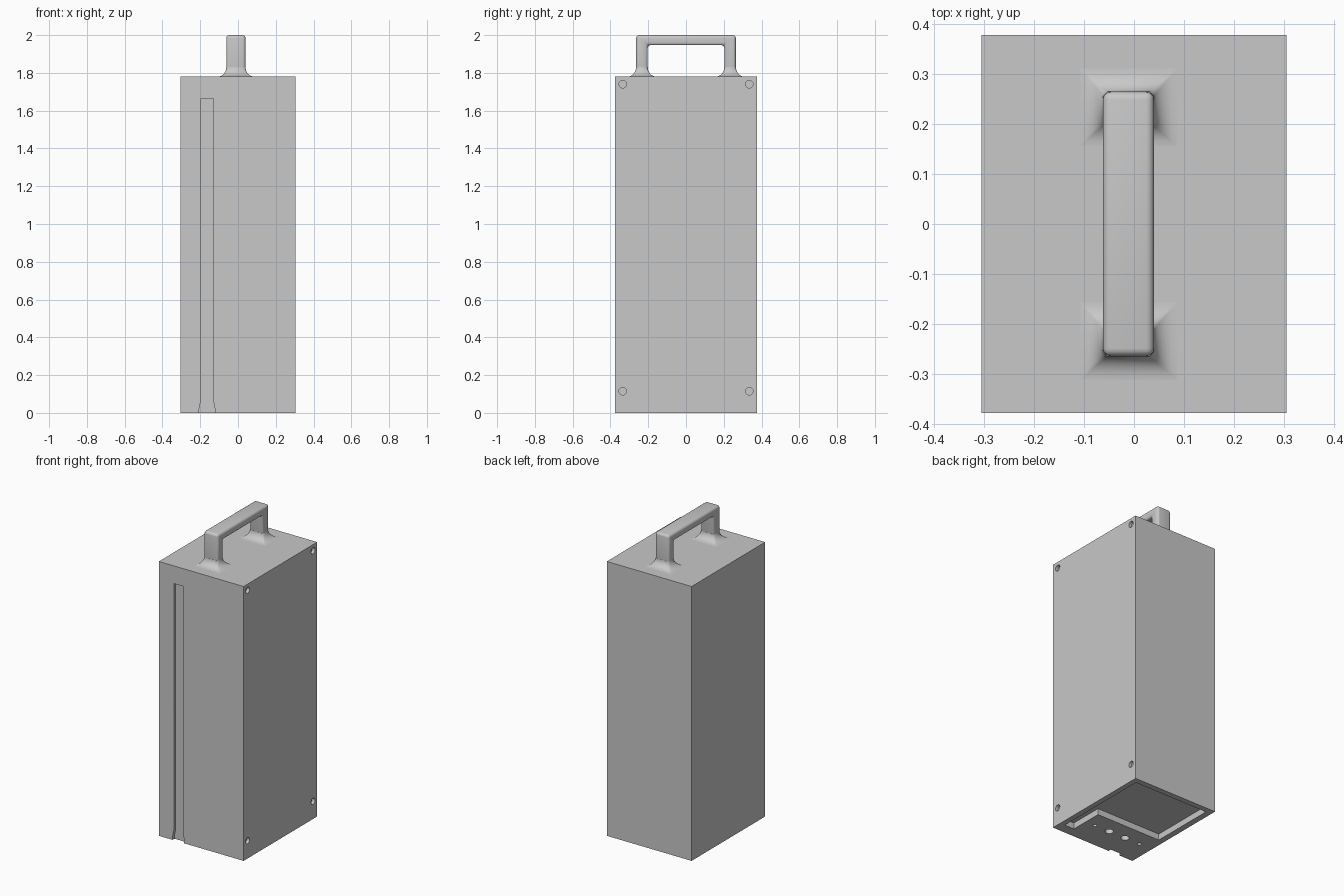
import bpy, bmesh, math
from mathutils import Matrix, Vector

old = bpy.data.objects.get("Cube")
if old:
    bpy.data.objects.remove(old, do_unlink=True)

grey = bpy.data.materials.new("plain grey")
grey.use_nodes = True
grey.diffuse_color = (0.58, 0.58, 0.58, 1)
grey.node_tree.nodes["Principled BSDF"].inputs["Base Color"].default_value = grey.diffuse_color

TOP = 1.78           # height of the case
HALF_X, HALF_Y = 0.304, 0.377
HANDLE_X = -0.011


def make_object(name, bm):
    bmesh.ops.recalc_face_normals(bm, faces=bm.faces)
    mesh = bpy.data.meshes.new(name)
    bm.to_mesh(mesh)
    bm.free()
    mesh.materials.append(grey)
    obj = bpy.data.objects.new(name, mesh)
    bpy.context.collection.objects.link(obj)
    return obj


def prism(points, direction):
    """Closed solid swept from a flat outline."""
    bm = bmesh.new()
    face = bm.faces.new([bm.verts.new(p) for p in points])
    new = bmesh.ops.extrude_face_region(bm, geom=[face])["geom"]
    verts = [v for v in new if isinstance(v, bmesh.types.BMVert)]
    bmesh.ops.translate(bm, verts=verts, vec=direction)
    return bm


def cylinder(centre, axis, radius, length):
    bm = bmesh.new()
    turn = Vector((0, 0, 1)).rotation_difference(Vector(axis)).to_matrix().to_4x4()
    bmesh.ops.create_cone(bm, cap_ends=True, segments=32, radius1=radius, radius2=radius,
                          depth=length, matrix=Matrix.Translation(centre) @ turn)
    return bm


def select_only(obj):
    bpy.ops.object.select_all(action="DESELECT")
    obj.select_set(True)
    bpy.context.view_layer.objects.active = obj


def cut(obj, bm):
    cutter = make_object("cutter", bm)
    cutter.hide_render = True
    mod = obj.modifiers.new("cut", "BOOLEAN")
    mod.operation, mod.solver, mod.object = "DIFFERENCE", "EXACT", cutter
    select_only(obj)
    bpy.ops.object.modifier_apply(modifier=mod.name)
    bpy.data.objects.remove(cutter, do_unlink=True)


# Case
corners = [(-HALF_X, -HALF_Y), (HALF_X, -HALF_Y), (HALF_X, HALF_Y), (-HALF_X, HALF_Y)]
case = make_object("case", prism([(x, y, 0) for x, y in corners], (0, 0, TOP)))

# Cable groove down the front, flared at the foot
half_groove = [(0.042, -0.02), (0.042, 0.02), (0.033, 0.065), (0.033, 1.665)]
outline = half_groove + [(-x, z) for x, z in reversed(half_groove)]
cut(case, prism([(x - 0.164, -HALF_Y - 0.05, z) for x, z in outline], (0, 0.07, 0)))

# Underside recess, leaving a socket block beside the front wall
recess = [(-0.265, 0.34), (0.27, 0.34), (0.27, -0.31), (0.2, -0.31), (0.2, -0.09), (-0.265, -0.09)]
cut(case, prism([(x, y, -0.05) for x, y in recess], (0, 0, 0.09)))

# Sockets and screw holes in the block
for offset, radius in ((0.06, 0.025), (0.17, 0.012)):
    for side in (-1, 1):
        cut(case, cylinder((-0.038 + side * offset, -0.2, 0), (0, 0, 1), radius, 0.06))

# Screw holes in the side panel
for y in (-0.335, 0.335):
    for z in (0.115, 1.74):
        cut(case, cylinder((HALF_X, y, z), (1, 0, 0), 0.02, 0.04))

# Handle arch
half_arch = [(0.264, TOP - 0.03), (0.264, 2.0)]
inner = [(0.203, 1.947), (0.203, TOP - 0.03)]
arch = half_arch + [(-y, z) for y, z in reversed(half_arch)]
arch += [(-y, z) for y, z in reversed(inner)] + inner
bm = prism([(HANDLE_X - 0.051, y, z) for y, z in arch], (0.102, 0, 0))
bmesh.ops.recalc_face_normals(bm, faces=bm.faces)
bmesh.ops.bevel(bm, geom=bm.edges[:], offset=0.016, segments=4, profile=0.5, affect="EDGES")
handle = make_object("handle", bm)

# Curved flares where the handle meets the case
STEPS = 8


def flare(name, y):
    bm = bmesh.new()
    rings = []
    for i in range(STEPS + 1):
        a = math.pi / 2 * i / STEPS
        spread = 0.046 * (1 - math.sin(a))
        z = TOP + 0.05 * (1 - math.cos(a))
        c = 0.001 + 0.009 * i / STEPS
        w, d = 0.051 + spread, 0.031 + spread
        ring = [(w, d - c), (w - c, d), (c - w, d), (-w, d - c),
                (-w, c - d), (c - w, -d), (w - c, -d), (w, c - d)]
        rings.append([bm.verts.new((HANDLE_X + px, y + py, z)) for px, py in ring])
    for low, high in zip(rings, rings[1:]):
        for k in range(len(low)):
            n = (k + 1) % len(low)
            bm.faces.new((low[k], low[n], high[n], high[k]))
    bm.faces.new(rings[0])
    bm.faces.new(rings[-1])
    return make_object(name, bm)


flares = [flare("front_handle_flare", -0.2335), flare("back_handle_flare", 0.2335)]

# Smooth the rounded parts, keep sharp corners
for obj in [case, handle] + flares:
    select_only(obj)
    bpy.ops.object.shade_smooth_by_angle(angle=math.radians(50 if obj in flares else 30))
